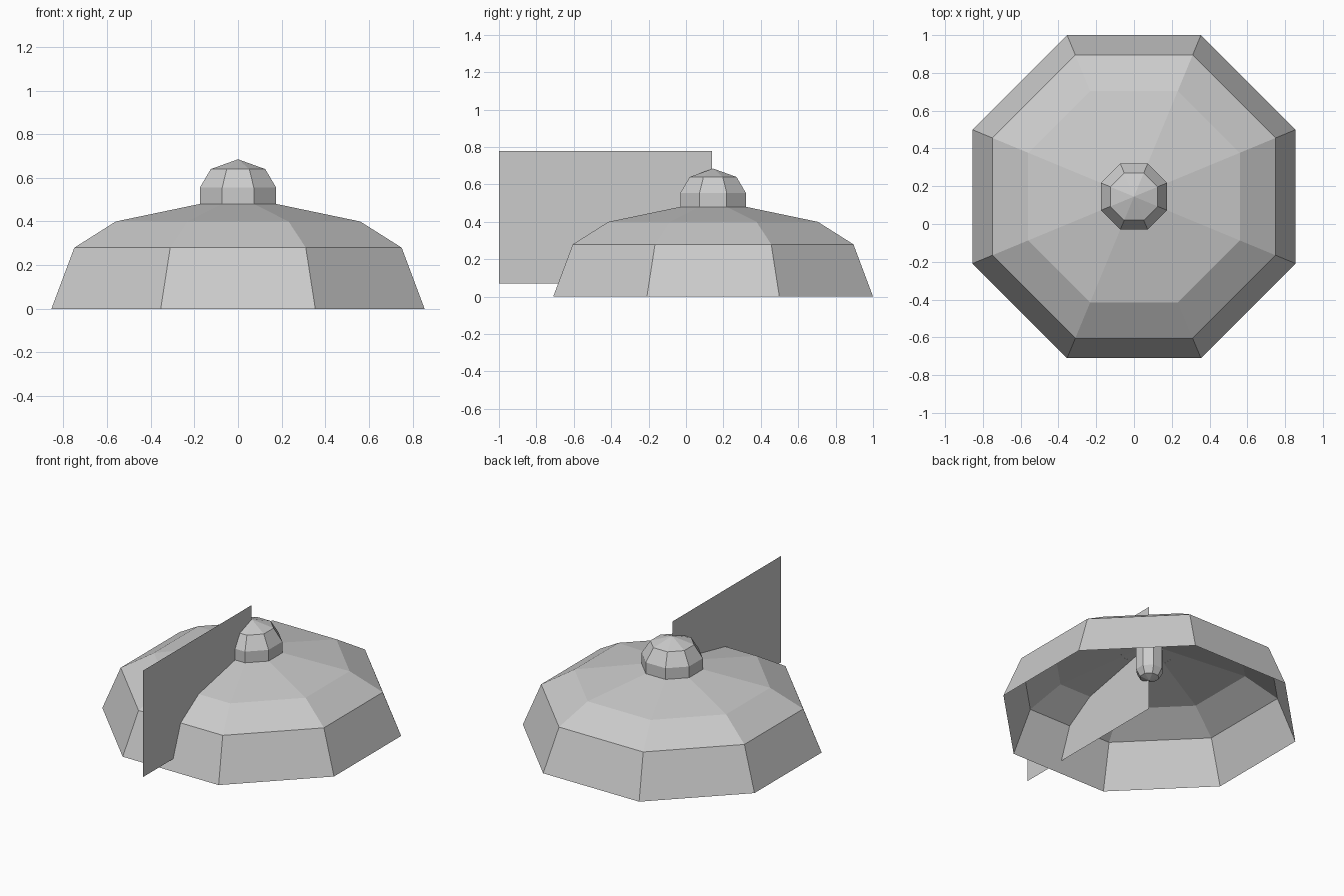
import bpy, bmesh
from math import cos, sin, pi

cube = bpy.data.objects.get("Cube")
if cube:
    bpy.data.objects.remove(cube)

SIDES = 8
CENTRE_Y = 0.145

grey = bpy.data.materials.new("plain_grey")
grey.use_nodes = True
colour = (0.6, 0.6, 0.6, 1)
grey.diffuse_color = colour
grey.node_tree.nodes["Principled BSDF"].inputs["Base Color"].default_value = colour


def add_object(name, bm):
    mesh = bpy.data.meshes.new(name)
    bm.to_mesh(mesh)
    bm.free()
    mesh.materials.append(grey)
    obj = bpy.data.objects.new(name, mesh)
    bpy.context.collection.objects.link(obj)
    return obj


def octagon_shell(name, profile, tip):
    """Open eight-sided shell: profile of (flat-side radius, z), closed to a point at tip."""
    bm = bmesh.new()
    rings = []
    for apothem, z in profile:
        r = apothem / cos(pi / SIDES)
        angles = [(2 * i + 1) * pi / SIDES for i in range(SIDES)]
        rings.append([bm.verts.new((r * cos(a), CENTRE_Y + r * sin(a), z)) for a in angles])
    apex = bm.verts.new((0, CENTRE_Y, tip))
    for i in range(SIDES):
        j = (i + 1) % SIDES
        for low, high in zip(rings, rings[1:]):
            bm.faces.new((low[i], low[j], high[j], high[i]))
        bm.faces.new((rings[-1][i], rings[-1][j], apex))
    if tip < profile[0][1]:
        bmesh.ops.reverse_faces(bm, faces=bm.faces[:])
    return add_object(name, bm)


# Wide hollow shade, and the small cap on top of it
octagon_shell("shade", [(0.855, 0), (0.75, 0.28), (0.56, 0.4)], 0.517)
octagon_shell("top_cap", [(0.175, 0.48), (0.175, 0.555), (0.125, 0.64)], 0.685)

# Bulb hanging inside the shade
octagon_shell("bulb", [(0.078, 0.5), (0.078, 0.33), (0.055, 0.285)], 0.265)

# Thin upright panel running from the centre out to the front
bm = bmesh.new()
corners = [(-1, 0.07), (-1, 0.78), (0.14, 0.78), (0.14, 0.07)]
bm.faces.new([bm.verts.new((0, y, z)) for y, z in corners])
add_object("upright_panel", bm)
